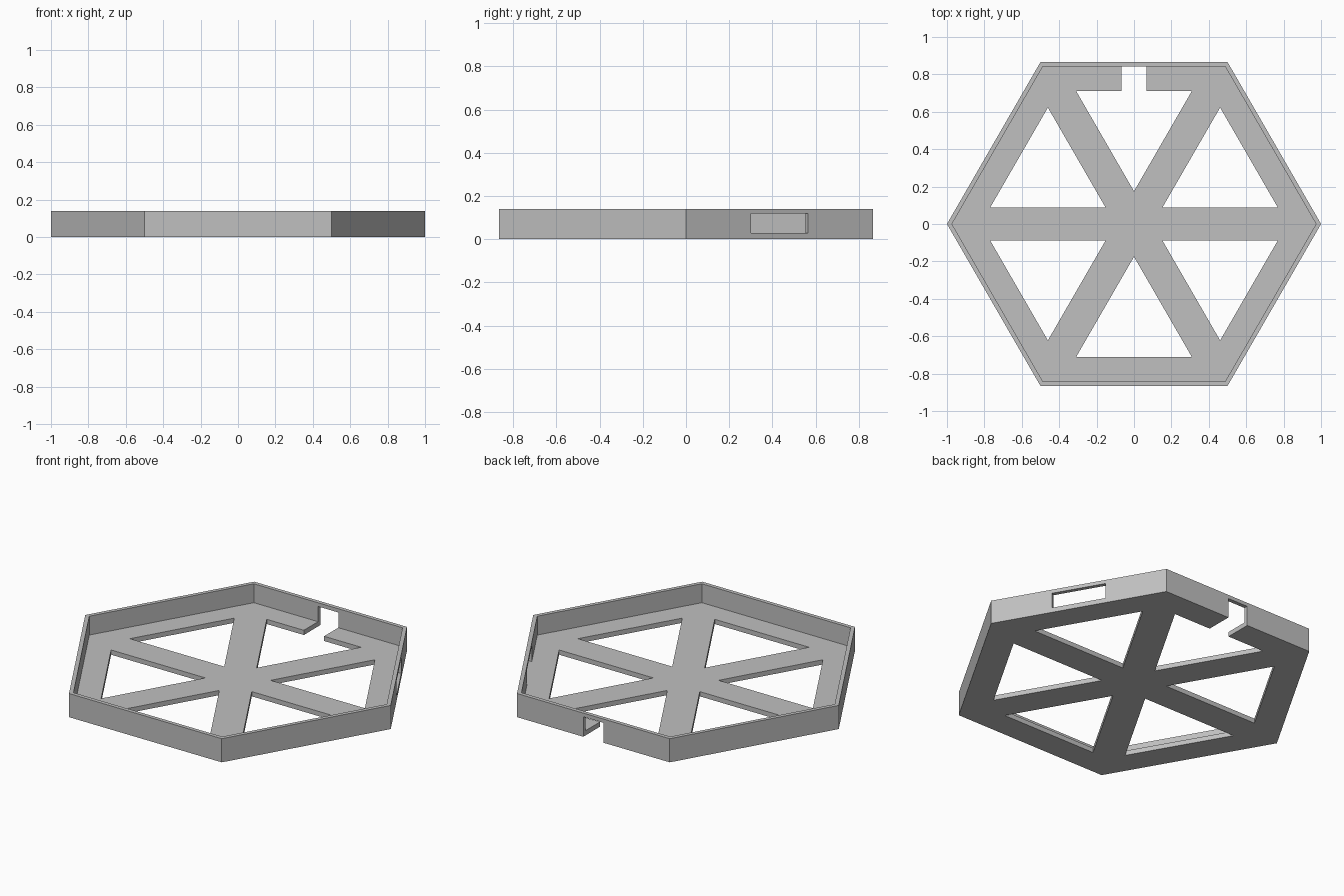
import bpy
from math import radians, sin, cos, tan

cube = bpy.data.objects.get("Cube")
if cube:
    bpy.data.objects.remove(cube, do_unlink=True)

HEIGHT, FLOOR, SLOT_TOP = 0.14, 0.028, 0.118
APOTHEM = cos(radians(30))
INNER = APOTHEM - 0.023      # inside of the wall
HUB, RIM = 0.175, 0.71       # tip and base distance of the floor openings

grey = bpy.data.materials.new("plain grey")
grey.use_nodes = True
grey.diffuse_color = (0.53, 0.53, 0.53, 1)
grey.node_tree.nodes["Principled BSDF"].inputs["Base Color"].default_value = (0.53, 0.53, 0.53, 1)


def prism(name, outline, z0, z1, turn=0):
    """Extrude a counter-clockwise outline, turned about z by degrees."""
    c, s = cos(radians(turn)), sin(radians(turn))
    flat = [(c * x - s * y, s * x + c * y) for x, y in outline]
    n = len(flat)
    verts = [(x, y, z) for z in (z0, z1) for x, y in flat]
    faces = [list(range(n))[::-1], list(range(n, 2 * n))]
    faces += [(i, (i + 1) % n, (i + 1) % n + n, i + n) for i in range(n)]
    mesh = bpy.data.meshes.new(name)
    mesh.from_pydata(verts, [], faces)
    mesh.materials.append(grey)
    obj = bpy.data.objects.new(name, mesh)
    bpy.context.collection.objects.link(obj)
    return obj


def hexagon(apothem):
    r = apothem / APOTHEM
    return [(r * cos(radians(a)), r * sin(radians(a))) for a in range(0, 360, 60)]


def slot(x0, x1, half):
    return [(x0, -half), (x1, -half), (x1, half), (x0, half)]


# Hexagonal tray body
tray = prism("hexagonal_tray", hexagon(APOTHEM), 0, HEIGHT)

# Hollow interior
cutters = [prism("interior_cutter", hexagon(INNER), FLOOR, HEIGHT + 0.1)]

# Six triangular floor openings that leave the spokes
half = (RIM - HUB) * tan(radians(30))
triangle = [(HUB, 0), (RIM, -half), (RIM, half)]
for i in range(6):
    cutters.append(prism("floor_opening_cutter", triangle, -0.1, 0.1, 30 + 60 * i))

# Cable notch through the rear floor and wall, window in the rear left wall
cutters.append(prism("rear_notch_cutter", slot(RIM - 0.03, 1, 0.066), -0.1, SLOT_TOP, 90))
cutters.append(prism("side_window_cutter", slot(INNER - 0.01, 1, 0.153), FLOOR, SLOT_TOP, 30))

bpy.context.view_layer.objects.active = tray
for cutter in cutters:
    cutter.hide_render = True
    mod = tray.modifiers.new("cut", "BOOLEAN")
    mod.operation = "DIFFERENCE"
    mod.solver = "EXACT"
    mod.object = cutter
    bpy.ops.object.modifier_apply(modifier=mod.name)
    bpy.data.objects.remove(cutter, do_unlink=True)
